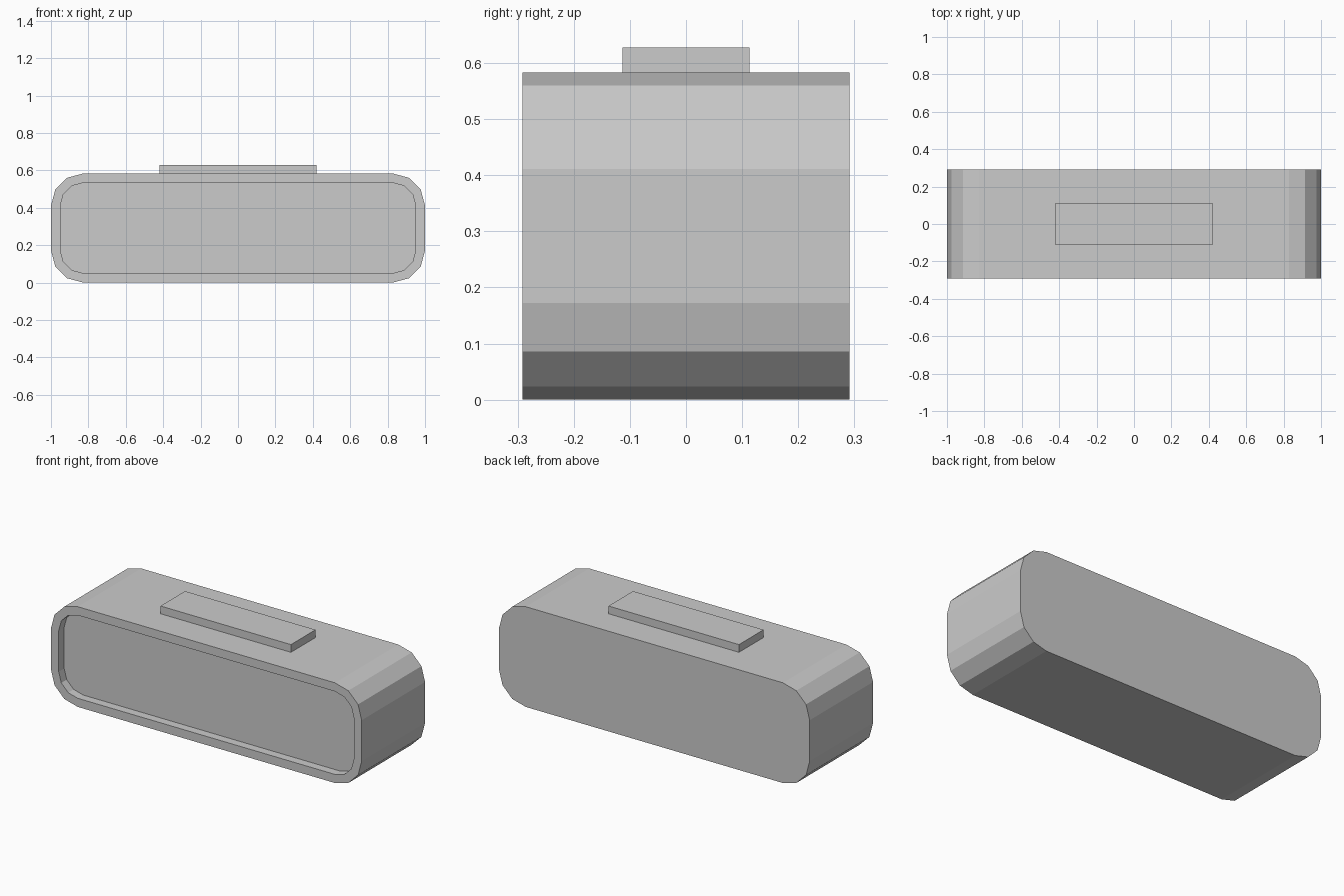
import bpy
import bmesh
from math import cos, sin, radians

if "Cube" in bpy.data.objects:
    bpy.data.objects.remove(bpy.data.objects["Cube"])

WIDTH, HEIGHT, DEPTH = 2.0, 0.583, 0.583
RADIUS, RIM, RECESS = 0.172, 0.05, 0.05

grey = bpy.data.materials.new("light grey")
grey.use_nodes = True
grey.diffuse_color = (0.6, 0.6, 0.6, 1)
grey.node_tree.nodes["Principled BSDF"].inputs["Base Color"].default_value = (0.6, 0.6, 0.6, 1)


def finish(bm, name):
    bmesh.ops.recalc_face_normals(bm, faces=bm.faces)
    mesh = bpy.data.meshes.new(name)
    bm.to_mesh(mesh)
    bm.free()
    mesh.materials.append(grey)
    obj = bpy.data.objects.new(name, mesh)
    bpy.context.collection.objects.link(obj)


def rounded_loop(bm, inset, y):
    """Rounded rectangle in the xz plane with three-segment corners."""
    r = RADIUS - inset
    cx, cz = WIDTH / 2 - RADIUS, HEIGHT / 2 - RADIUS
    verts = []
    for corner, (sx, sz) in enumerate([(1, 1), (-1, 1), (-1, -1), (1, -1)]):
        for step in range(4):
            a = radians(corner * 90 + step * 30)
            verts.append(bm.verts.new((sx * cx + r * cos(a), y,
                                       HEIGHT / 2 + sz * cz + r * sin(a))))
    return verts


# Body: rounded case with a recessed front panel
bm = bmesh.new()
front = -DEPTH / 2
loops = [rounded_loop(bm, inset, y) for inset, y in
         [(0, DEPTH / 2), (0, front), (RIM, front), (RIM, front + RECESS)]]
for a, b in zip(loops, loops[1:]):
    for i in range(len(a)):
        j = (i + 1) % len(a)
        bm.faces.new((a[i], a[j], b[j], b[i]))
bm.faces.new(loops[0])
bm.faces.new(loops[-1])
finish(bm, "body")

# Flat bar on top
bm = bmesh.new()
bmesh.ops.create_cube(bm, size=1)
bmesh.ops.scale(bm, vec=(0.84, 0.226, 0.045), verts=bm.verts)
bmesh.ops.translate(bm, vec=(0, 0, HEIGHT + 0.0225), verts=bm.verts)
finish(bm, "top_bar")
